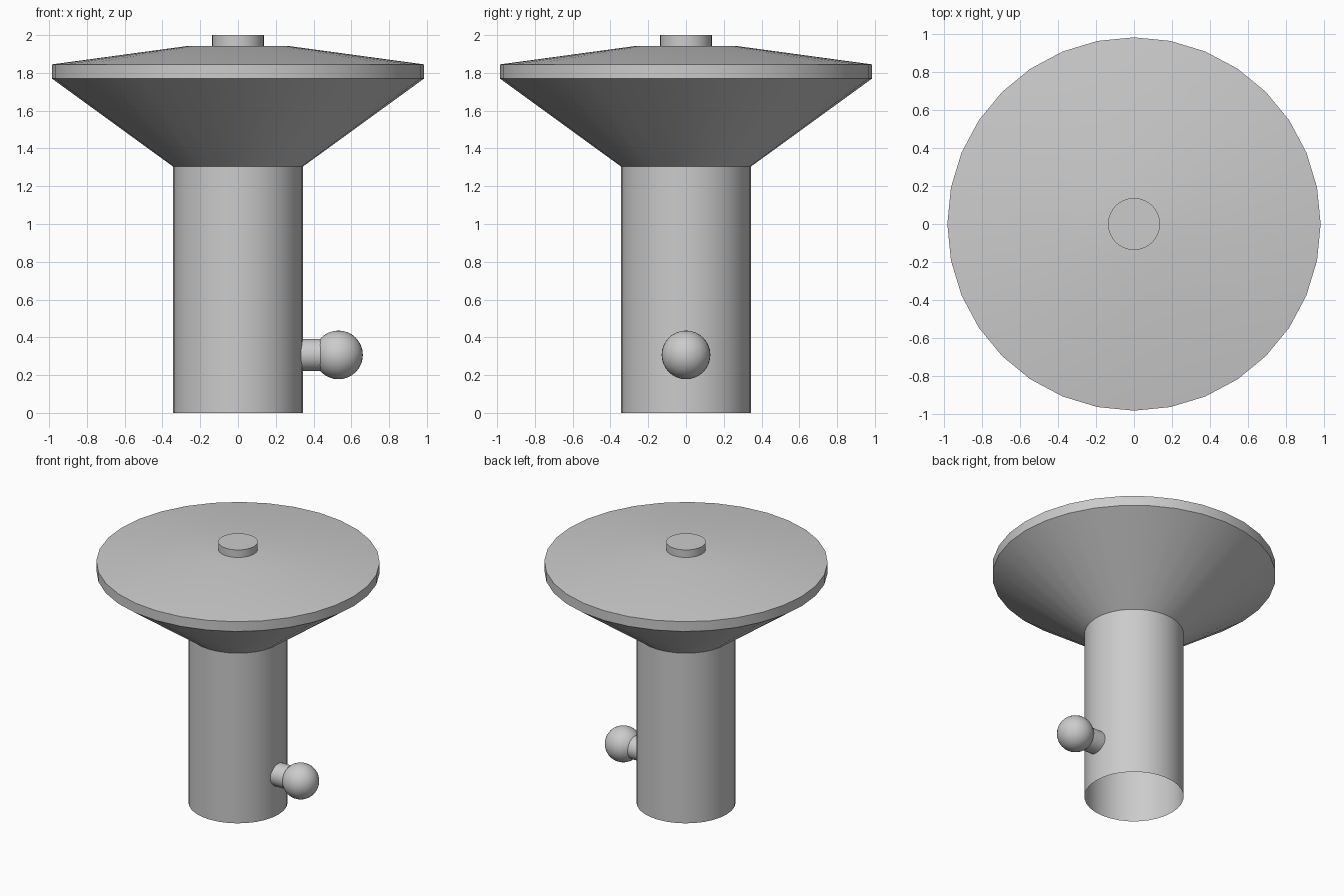
import bpy, bmesh
from math import sin, cos, tau, radians

if "Cube" in bpy.data.objects:
    bpy.data.objects.remove(bpy.data.objects["Cube"])

SIDES = 32


def finish(obj):
    bpy.ops.object.select_all(action='DESELECT')
    obj.select_set(True)
    bpy.context.view_layer.objects.active = obj
    bpy.ops.object.shade_smooth_by_angle(angle=radians(30))


def lathe(name, profile, sides=SIDES, location=(0, 0, 0), rotation=(0, 0, 0)):
    """Revolve (radius, z) points, listed from bottom to top, around z."""
    bm = bmesh.new()
    rings = []
    for r, z in profile:
        if r == 0:
            rings.append([bm.verts.new((0, 0, z))] * sides)
        else:
            rings.append([bm.verts.new((r * cos(tau * i / sides), r * sin(tau * i / sides), z))
                          for i in range(sides)])
    for low, high in zip(rings, rings[1:]):
        for i in range(sides):
            j = (i + 1) % sides
            corners = [low[i], low[j], high[j], high[i]]
            bm.faces.new(list(dict.fromkeys(corners)))
    mesh = bpy.data.meshes.new(name)
    bm.to_mesh(mesh)
    bm.free()
    obj = bpy.data.objects.new(name, mesh)
    obj.location, obj.rotation_euler = location, rotation
    bpy.context.collection.objects.link(obj)
    finish(obj)
    return obj


# Hollow column, open at the bottom
lathe("column", [(0.345, 0), (0.345, 1.305)])

# Flared bowl with an upright rim
lathe("flared_bowl", [(0.345, 1.305), (0.985, 1.77), (0.985, 1.845)])

# Shallow sloping lid with a flat middle
lathe("lid", [(0.985, 1.845), (0.27, 1.942), (0, 1.942)])

# Small round cap on the lid
lathe("top_cap", [(0.137, 1.942), (0.137, 2.0), (0, 2.0)])

# Side knob: short horizontal stem and ball
lathe("knob_stem", [(0.085, 0.33), (0.085, 0.46)],
      location=(0, 0, 0.307), rotation=(0, radians(90), 0))
bpy.ops.mesh.primitive_uv_sphere_add(segments=32, ring_count=16, radius=0.129,
                                     location=(0.532, 0, 0.307))
ball = bpy.context.object
ball.name = "knob_ball"
finish(ball)
